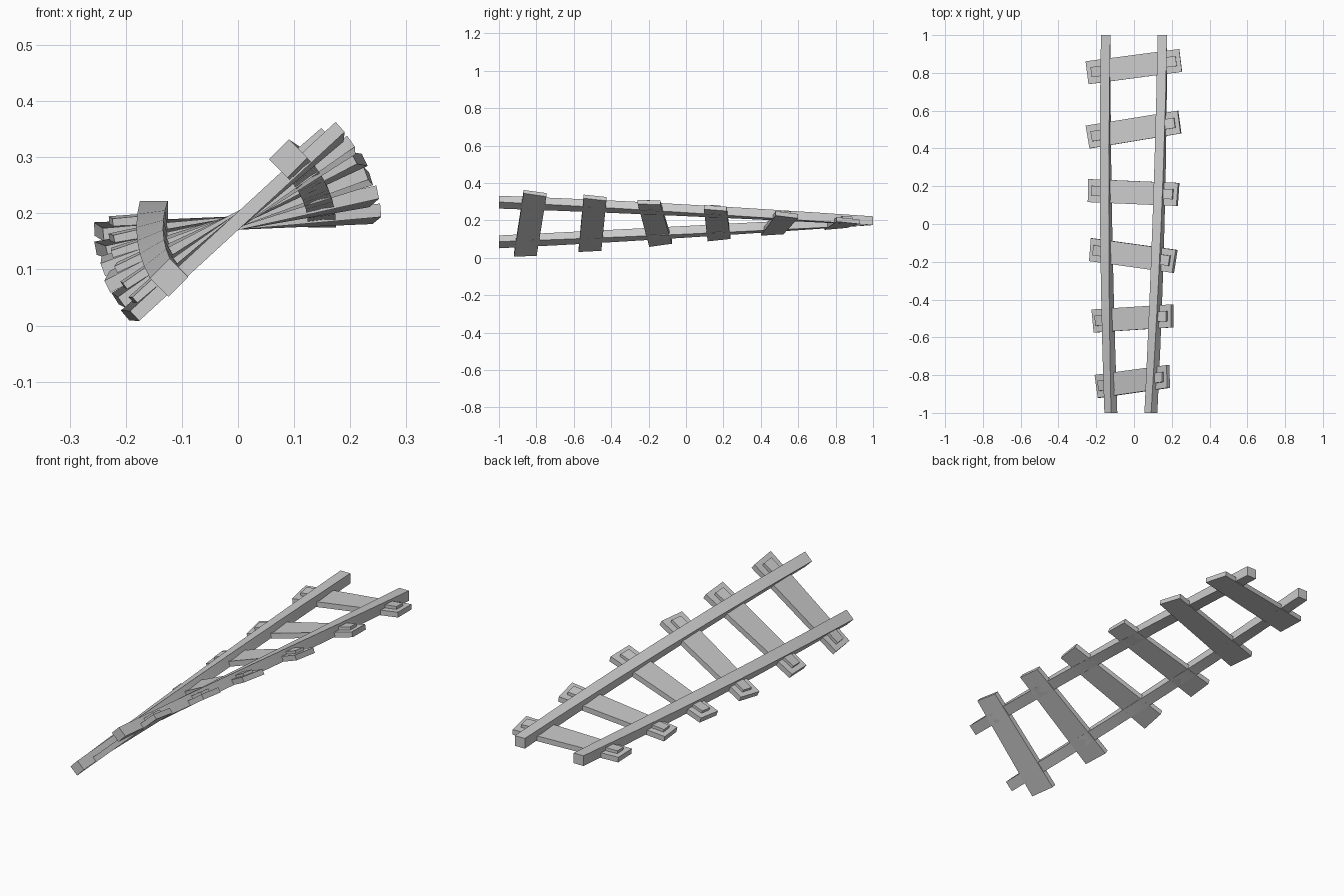
import bpy
import bmesh
from math import radians
from mathutils import Matrix, Vector

if "Cube" in bpy.data.objects:
    bpy.data.objects.remove(bpy.data.objects["Cube"])

TWIST = radians(45)   # total twist from back to front
PIVOT_Z = 0.175       # height of the twist axis


def box(bm, x0, x1, y0, y1, z0, z1):
    """Add a box between two corners and return its vertices."""
    verts = bmesh.ops.create_cube(bm, size=1)["verts"]
    for v in verts:
        v.co = Vector(((x0 + x1) / 2 + v.co.x * (x1 - x0),
                       (y0 + y1) / 2 + v.co.y * (y1 - y0),
                       (z0 + z1) / 2 + v.co.z * (z1 - z0)))
    return verts


def finish(bm, name):
    """Twist the part about the track axis and make an object of it."""
    for v in bm.verts:
        v.co = Matrix.Rotation(-TWIST * (1 - v.co.y) / 2, 3, 'Y') @ v.co
        v.co.z += PIVOT_Z
    mesh = bpy.data.meshes.new(name)
    bm.to_mesh(mesh)
    bm.free()
    ob = bpy.data.objects.new(name, mesh)
    bpy.context.collection.objects.link(ob)
    bpy.ops.object.select_all(action='DESELECT')
    ob.select_set(True)
    bpy.context.view_layer.objects.active = ob
    bpy.ops.object.shade_smooth_by_angle(angle=radians(30))
    return ob


# Rails: square bars cut into six lengths
for side, name in ((-1, "left_rail"), (1, "right_rail")):
    bm = bmesh.new()
    box(bm, side * 0.15 - 0.025, side * 0.15 + 0.025, -1, 1, 0, 0.047)
    for i in range(1, 6):
        bmesh.ops.bisect_plane(bm, geom=bm.verts[:] + bm.edges[:] + bm.faces[:],
                               plane_co=(0, -1 + i / 3, 0), plane_no=(0, 1, 0))
    finish(bm, name)

# Sleepers, each slightly askew, with a fixing plate under each rail
for i, angle in enumerate((6, 3.1, -7.1, -2.3, 9.1, 7.5)):
    place = (Matrix.Translation((0, -5 / 6 + i / 3, 0))
             @ Matrix.Rotation(radians(angle), 4, 'Z'))
    bm = bmesh.new()
    box(bm, -0.25, 0.25, -0.061, 0.061, -0.001, 0.023)
    bm.transform(place)
    finish(bm, f"sleeper_{i + 1}")

    bm = bmesh.new()
    box(bm, -0.227, -0.135, -0.027, 0.027, 0.015, 0.035)
    box(bm, 0.135, 0.227, -0.027, 0.027, 0.015, 0.035)
    bm.transform(place)
    finish(bm, f"rail_plates_{i + 1}")
